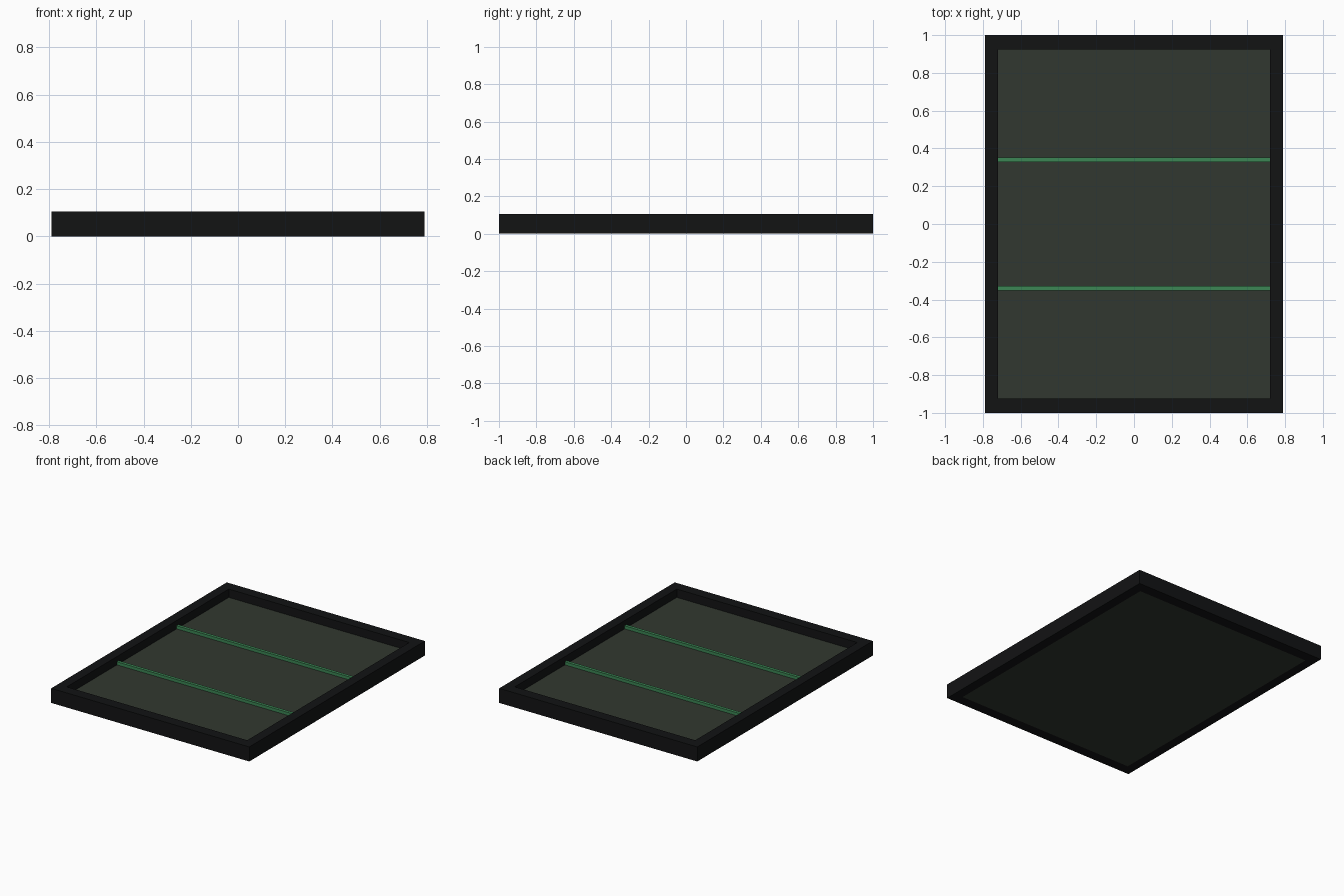
import bpy, bmesh

if "Cube" in bpy.data.objects:
    bpy.data.objects.remove(bpy.data.objects["Cube"])

def material(name, rgb):
    m = bpy.data.materials.new(name)
    m.diffuse_color = (*rgb, 1)
    m.use_nodes = True
    m.node_tree.nodes["Principled BSDF"].inputs["Base Color"].default_value = m.diffuse_color
    return m

BLACK = material("black", (0.006, 0.0065, 0.007))
DARK = material("dark_olive", (0.031, 0.039, 0.029))
GREEN = material("green", (0.045, 0.24, 0.09))

def box(name, lo, hi, mat):
    bm = bmesh.new()
    bmesh.ops.create_cube(bm, size=1)
    for v in bm.verts:
        v.co = [a + (c + 0.5) * (b - a) for a, b, c in zip(lo, hi, v.co)]
    return finish(name, bm, mat)

def finish(name, bm, mat):
    mesh = bpy.data.meshes.new(name)
    bm.to_mesh(mesh)
    bm.free()
    mesh.materials.append(mat)
    ob = bpy.data.objects.new(name, mesh)
    bpy.context.collection.objects.link(ob)
    return ob

W, L, H = 0.79, 1.0, 0.105      # outer half sizes and height
IW, IL = 0.72, 0.923            # opening half sizes

# Frame rails: two long sides, two ends between them
for s, tag in ((-1, "left"), (1, "right")):
    a, b = sorted((s * IW, s * W))
    box(f"side_rail_{tag}", (a, -L, 0), (b, L, H), BLACK)
for s, tag in ((-1, "front"), (1, "back")):
    a, b = sorted((s * IL, s * L))
    box(f"end_rail_{tag}", (-IW, a, 0), (IW, b, H), BLACK)

# Recessed panel
box("panel", (-IW, -IL, 0), (IW, IL, 0.045), DARK)

# Green divider strips
for s, tag in ((-1, "front"), (1, "back")):
    y = s * 0.34
    box(f"divider_{tag}", (-IW, y - 0.011, 0.045), (IW, y + 0.011, 0.067), GREEN)
